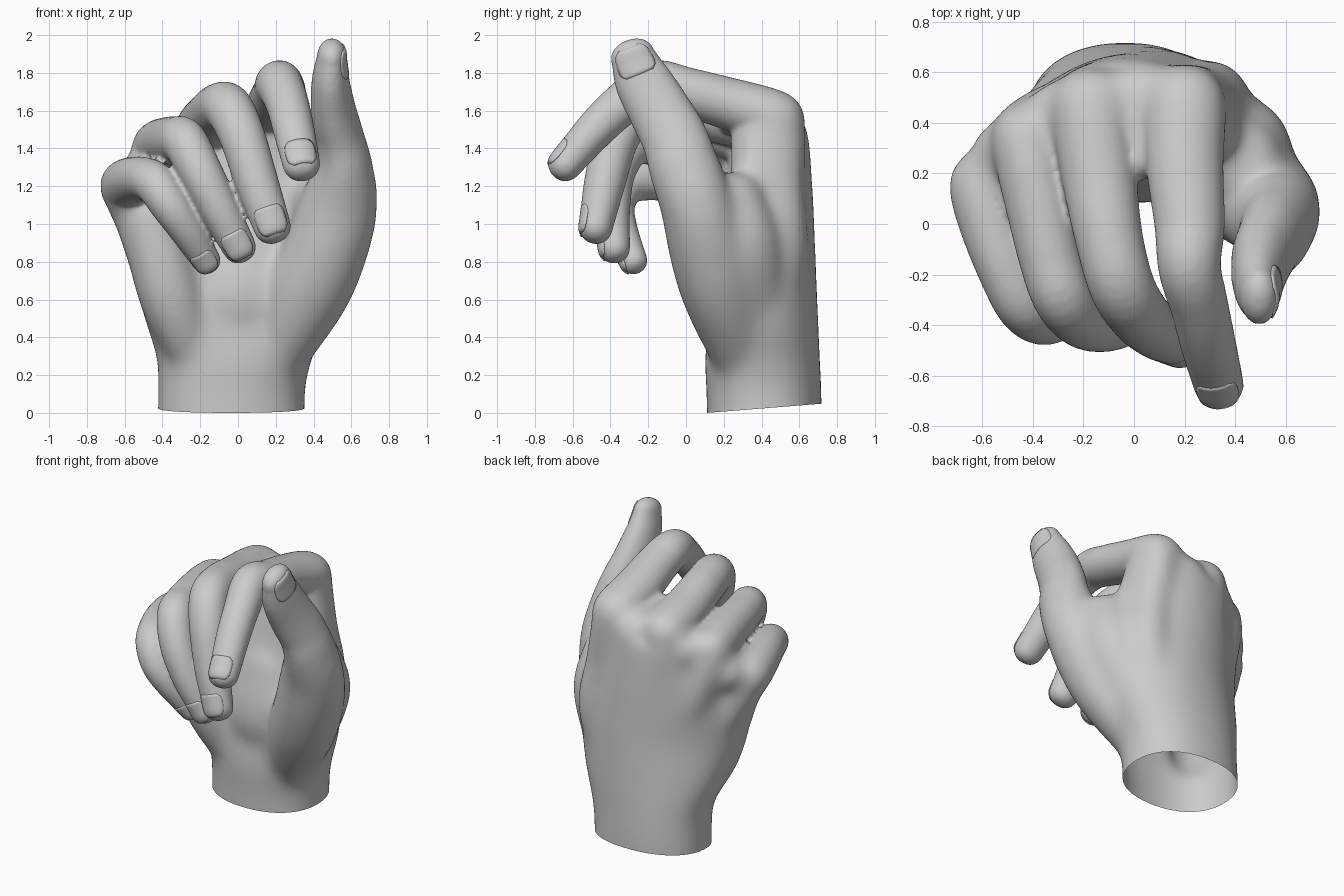
import bpy, bmesh, math
from mathutils import Vector, kdtree

if "Cube" in bpy.data.objects:
    bpy.data.objects.remove(bpy.data.objects["Cube"])

SEG = 28


def spline(rows, steps=6):
    """Catmull-Rom interpolation of equal-length rows of numbers."""
    out, n = [], len(rows)
    for i in range(n - 1):
        a, b, c, d = rows[max(i - 1, 0)], rows[i], rows[i + 1], rows[min(i + 2, n - 1)]
        for k in range(steps):
            t = k / steps
            out.append([0.5 * (2 * q + (r - p) * t + (2 * p - 5 * q + 4 * r - s) * t * t
                               + (3 * q - p - 3 * r + s) * t ** 3) for p, q, r, s in zip(a, b, c, d)])
    return out + [list(rows[-1])]


def skin(bm, rings):
    """Closed shell through a list of rings."""
    vs = [[bm.verts.new(p) for p in ring] for ring in rings]
    n = len(vs[0])
    faces = [bm.faces.new(vs[0][::-1]), bm.faces.new(vs[-1])]
    for a, b in zip(vs, vs[1:]):
        for i in range(n):
            j = (i + 1) % n
            faces.append(bm.faces.new((a[i], a[j], b[j], b[i])))
    bmesh.ops.recalc_face_normals(bm, faces=faces)


def frame(t):
    """Side and dorsal axes across a finger direction."""
    t = t.normalized()
    side = (Vector((1, 0, 0)) - t * t.x).normalized()
    return t, side, t.cross(side)


def tube(bm, rows):
    """Round-ended fleshy tube; rows are x, y, z, half width, half depth."""
    pts = spline(rows)
    n = len(pts)
    pos = [Vector(p[:3]) for p in pts]
    rings = []

    def ring(c, f, rx, ry):
        rings.append([c + f[1] * rx * math.cos(2 * math.pi * i / SEG)
                      + f[2] * ry * math.sin(2 * math.pi * i / SEG) for i in range(SEG)])

    scale = [(h, (1 - h ** 2.2) ** (1 / 2.2)) for h in (0.3, 0.55, 0.75, 0.9, 0.98)]
    for i in range(n):
        f = frame(pos[min(i + 1, n - 1)] - pos[max(i - 1, 0)])
        rx, ry = pts[i][3:5]
        r = (rx + ry) / 2
        if i == 0:
            for h, s in reversed(scale):
                ring(pos[i] - f[0] * r * h, f, rx * s, ry * s)
        ring(pos[i], f, rx, ry)
        if i == n - 1:
            for h, s in scale:
                ring(pos[i] + f[0] * r * h, f, rx * s, ry * s)
    skin(bm, rings)


def link(name, bm=None, mesh=None):
    if bm:
        mesh = bpy.data.meshes.new(name)
        bm.to_mesh(mesh)
        bm.free()
    ob = bpy.data.objects.new(name, mesh)
    bpy.context.collection.objects.link(ob)
    for p in mesh.polygons:
        p.use_smooth = True
    return ob


def smooth(ob, iterations, group=""):
    m = ob.modifiers.new("soften", 'SMOOTH')
    m.factor, m.iterations, m.vertex_group = 0.5, iterations, group


def bake(ob):
    """Evaluate modifiers to a mesh and drop the helper object."""
    mesh = bpy.data.meshes.new_from_object(ob.evaluated_get(bpy.context.evaluated_depsgraph_get()))
    bpy.data.objects.remove(ob)
    return mesh


fingers = {
    "index": [(.2, .47, 1.56, .17, .155), (.2, .25, 1.63, .155, .14), (.22, 0, 1.7, .14, .13),
              (.22, -.17, 1.735, .125, .13), (.26, -.33, 1.64, .115, .115),
              (.295, -.48, 1.5, .11, .105), (.335, -.635, 1.32, .1, .09)],
    "middle": [(-.17, .46, 1.51, .165, .155), (-.14, .2, 1.56, .15, .14), (-.1, -.05, 1.61, .135, .135),
               (-.05, -.24, 1.61, .13, .13), (.02, -.36, 1.47, .122, .12),
               (.1, -.43, 1.22, .115, .11), (.18, -.475, .99, .1, .09)],
    "ring": [(-.43, .33, 1.4, .14, .15), (-.38, .1, 1.43, .135, .135), (-.33, -.14, 1.44, .125, .13),
             (-.28, -.29, 1.43, .12, .125), (-.2, -.38, 1.28, .115, .115),
             (-.1, -.4, 1.08, .105, .105), (.005, -.38, .88, .09, .085)],
    "little": [(-.6, .15, 1.2, .14, .145), (-.56, -.02, 1.23, .125, .125), (-.5, -.19, 1.24, .115, .115),
               (-.435, -.32, 1.21, .112, .112), (-.36, -.375, 1.1, .105, .105),
               (-.27, -.35, .97, .095, .095), (-.17, -.28, .81, .077, .075)],
}
thumb = [(.15, .36, .2, .14, .17), (.35, .2, .6, .22, .21), (.46, .13, .85, .225, .22),
         (.535, .06, 1.1, .21, .2), (.56, -.01, 1.3, .155, .185), (.54, -.06, 1.45, .13, .175),
         (.505, -.14, 1.6, .12, .165), (.49, -.23, 1.76, .1, .15), (.495, -.28, 1.88, .078, .12)]
flesh = [
    # web between thumb and index
    [(.2, .4, .35, .16, .17), (.42, .29, .85, .2, .22), (.44, .23, 1.1, .16, .19)],
    # heel of the palm on the little-finger side, and palm centre
    [(-.2, .33, .22, .12, .15), (-.35, .19, .6, .17, .17), (-.46, .17, 1.0, .16, .17)],
    [(-.03, .34, .3, .22, .14), (.02, .28, .6, .3, .2), (.05, .32, .9, .26, .18)],
    # metacarpals running up to the knuckles
    [(.15, .45, .4, .17, .17), (.3, .45, .85, .17, .2), (.27, .43, 1.2, .15, .2), (.22, .44, 1.5, .15, .2)],
    [(-.05, .5, .8, .15, .15), (-.13, .49, 1.15, .15, .16), (-.17, .46, 1.42, .16, .17)],
    [(-.2, .43, .75, .15, .15), (-.34, .39, 1.08, .15, .16), (-.43, .34, 1.32, .14, .155)],
    [(-.34, .3, .7, .14, .15), (-.48, .23, .95, .14, .15), (-.58, .17, 1.14, .13, .145)],
]
# fill between neighbouring finger bases
chain = list(fingers.values())
for a, b in zip(chain, chain[1:]):
    ends = []
    for k, r in ((0, .13), (1, .09)):
        p = (Vector(a[k][:3]) + Vector(b[k][:3])) / 2
        ends.append((p.x, p.y + .04, p.z - .05, r, r))
    flesh.append(ends)

# Palm and wrist: z, x centre, y centre, half width, half depth, yaw, arch, z slope
palm = [(-.12, -.035, .415, .395, .305, 0, 0, 0), (.1, -.035, .413, .39, .305, 0, 0, 0),
        (.28, -.02, .405, .41, .305, 0, .05, 0), (.5, -.01, .41, .48, .29, .04, .25, .05),
        (.8, -.02, .42, .54, .265, .1, .5, .15), (1.1, -.1, .44, .53, .225, .2, .7, .3),
        (1.43, -.17, .455, .49, .175, .32, .9, .42)]
bm = bmesh.new()
rings = []
for z, xc, yc, hx, hy, yaw, arch, slope in spline(palm):
    ring = []
    for i in range(48):
        a = 2 * math.pi * i / 48
        c, s = math.cos(a), math.sin(a)
        u = hx * math.copysign(abs(c) ** .9, c)
        v = hy * math.copysign(abs(s) ** .9, s)
        ring.append((xc + u, yc + v + yaw * u - arch * u * u, z + slope * u))
    rings.append(ring)
skin(bm, rings)
for rows in [*chain, thumb, *flesh]:
    tube(bm, rows)

# Fuse everything into one skin
raw = link("hand_blockout", bm)
m = raw.modifiers.new("fuse", 'REMESH')
m.mode, m.voxel_size = 'VOXEL', 0.014
smooth(raw, 6)
body = link("hand_fused", mesh=bake(raw))

# Strong smoothing on the palm only, fading out along the digits
shafts = [p for rows in chain for p in spline(rows)[5:]] + [p for p in spline(thumb) if p[2] > 1.3]
tree = kdtree.KDTree(len(shafts))
for i, p in enumerate(shafts):
    tree.insert(p[:3], i)
tree.balance()
group = body.vertex_groups.new(name="palm")
for v in body.data.vertices:
    _, i, d = tree.find(v.co)
    w = (d / max(shafts[i][3:5]) - 1.1) / .6
    if w > 0:
        group.add([v.index], min(w, 1), 'REPLACE')
smooth(body, 110, "palm")
mesh = bake(body)

# Open, slightly slanted wrist cut
bm = bmesh.new()
bm.from_mesh(mesh)
bmesh.ops.bisect_plane(bm, geom=bm.verts[:] + bm.edges[:] + bm.faces[:],
                       plane_co=(0, .11, 0), plane_no=(0, -.08, 1), clear_inner=True)
link("hand", bm)


def nail(name, rows, length, sideways=False):
    """Curved nail plate lying on a fingertip."""
    tip, prev = rows[-1], rows[-2]
    c = Vector(tip[:3])
    t, w, n = frame(c - Vector(prev[:3]))
    rw, rn = tip[3:5]
    grow = (prev[3] - tip[3]) / (c - Vector(prev[:3])).length
    if sideways:
        w, n, rw, rn = n, w, rn, rw
    r = (rw + rn) / 2
    bm = bmesh.new()
    grid = []
    for k in range(9):
        s = -length * .6 + length * k / 8
        f = (1 - (s / r) ** 2.2) ** (1 / 2.2) if s > 0 else 1
        g = -grow * s if s < 0 else 0
        edge = math.radians(52) * (1 - abs(k / 4 - 1) ** 4 * .35)
        grid.append([bm.verts.new(c + t * s + w * (rw * f + g) * math.sin(edge * (i / 5 - 1))
                                  + n * (rn * f + g) * math.cos(edge * (i / 5 - 1))) for i in range(11)])
    for a, b in zip(grid, grid[1:]):
        for i in range(10):
            bm.faces.new((a[i], a[i + 1], b[i + 1], b[i]))
    bmesh.ops.recalc_face_normals(bm, faces=bm.faces[:])
    m = link(name, bm).modifiers.new("plate", 'SOLIDIFY')
    m.thickness, m.offset = 0.008, 0


for name, rows in fingers.items():
    nail(name + "_nail", rows, .12 if name == "little" else .15)
nail("thumb_nail", thumb, .15, sideways=True)
